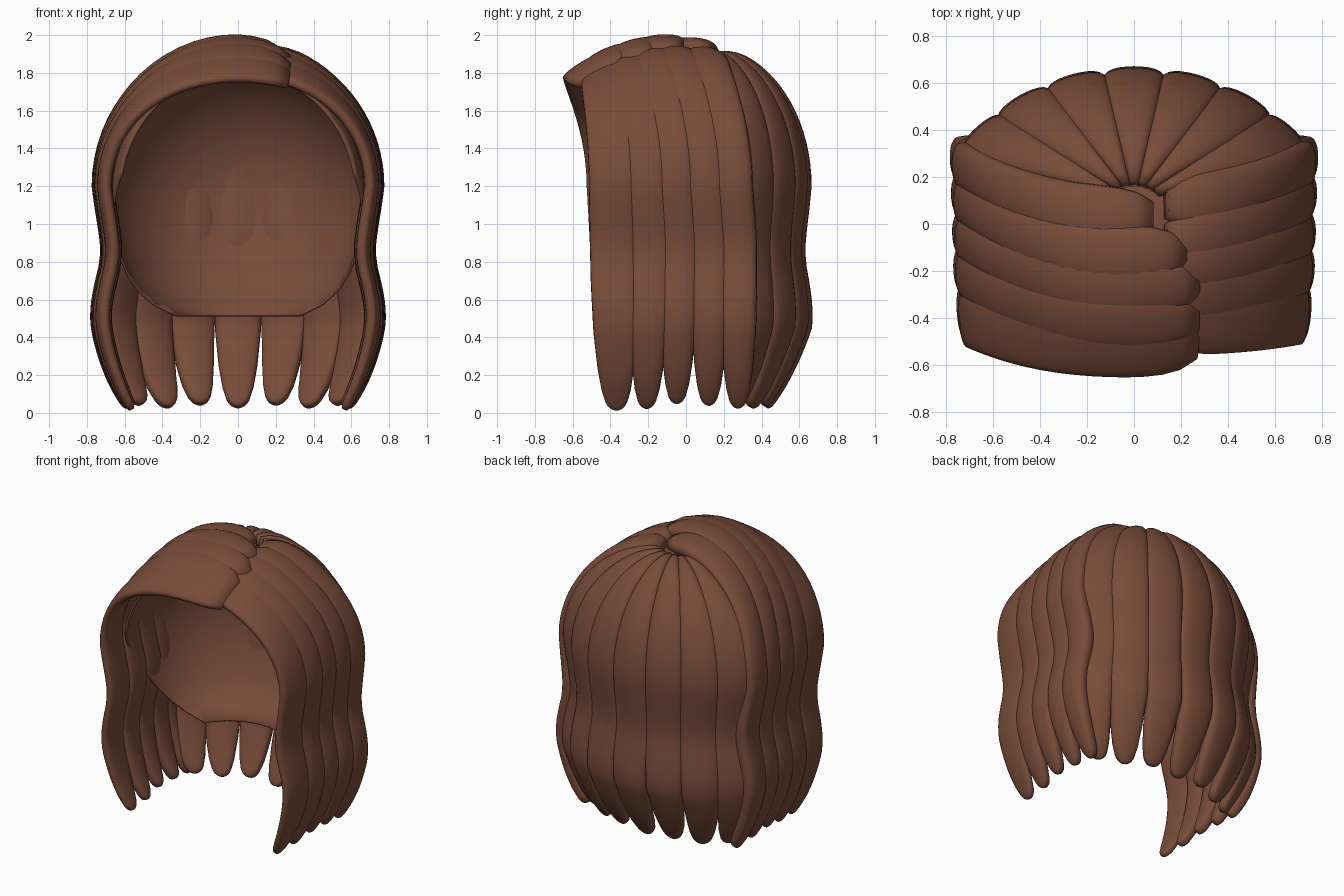
import bpy, bmesh, math
from mathutils import Vector

if "Cube" in bpy.data.objects:
    bpy.data.objects.remove(bpy.data.objects["Cube"])

brown = bpy.data.materials.new("chestnut_brown")
brown.diffuse_color = (0.19, 0.072, 0.042, 1)
brown.use_nodes = True
brown.node_tree.nodes["Principled BSDF"].inputs["Base Color"].default_value = brown.diffuse_color


def lerp_table(t, table):
    """Piecewise linear lookup, extrapolating at both ends."""
    k = 0
    while k < len(table) - 2 and t > table[k + 1][0]:
        k += 1
    (a, va), (b, vb) = table[k], table[k + 1]
    return va + (vb - va) * (t - a) / (b - a)


def smooth_table(t, table, r=0.07):
    return sum(lerp_table(t + r * d, table) for d in (-1, -.5, 0, .5, 1)) / 5


# Relative radius of the hair below the crown, by height
WAVE = [(0.0, .80), (.1, .87), (.2, .925), (.35, .985), (.5, 1.02), (.65, .995),
        (.82, .935), (.95, .95), (1.1, .985), (1.2, 1.0), (1.4, 1.0)]
# Strand width by height, closing to a rounded tip
TAPER = [(.0, .12), (.01, .3), (.035, .46), (.1, .63), (.22, .79), (.42, .94),
         (.7, 1.0), (1.3, 1.0)]
CROWN = 1.2


def finish(name, bm):
    bmesh.ops.recalc_face_normals(bm, faces=bm.faces)
    for f in bm.faces:
        f.smooth = True
    me = bpy.data.meshes.new(name)
    bm.to_mesh(me)
    bm.free()
    me.materials.append(brown)
    ob = bpy.data.objects.new(name, me)
    bpy.context.collection.objects.link(ob)
    return ob


def strand(name, surface, v, half_width, thick, start, tip, fan=False):
    """Flattened tapering lock laid along surface(angle, z, v)."""
    stations = []
    for i in range(19):
        ang = start + (math.pi / 2 - start) * i / 18
        stations.append((ang, CROWN))
    for i in range(1, 31):
        k = math.sin(i / 30 * math.pi / 2)
        stations.append((math.pi / 2, CROWN + (tip - CROWN) * k))
    bm = bmesh.new()
    rings, sides = [], 24
    for i, (ang, z) in enumerate(stations):
        a, b = stations[max(i - 1, 0)], stations[min(i + 1, len(stations) - 1)]
        pos = surface(ang, z, v)
        along = surface(*b, v) - surface(*a, v)
        side = (surface(ang, z, v + .05) - surface(ang, z, v - .05)).normalized()
        normal = along.cross(side).normalized()
        if normal.dot(pos - Vector((0, 0, .9))) < 0:
            normal.negate()
        w = lerp_table(z - tip, TAPER)
        sink = 0
        if fan:
            grow = max(.18, math.sin(ang))
        else:
            # Locks spread and overlap over the top of the head
            grow = 1 + .25 * math.cos(ang) ** 2 if z >= CROWN else 1
            if i < 4:
                grow *= (.5, .8, .93, .98)[i]
        if i < 4:
            # Roots tuck in so that they blend at the parting
            sink = (.025, .012, .005, .001)[i]
        w *= grow
        t = thick * (w ** .5 if z < CROWN else min(1, .6 + .4 * grow))
        mid = pos - normal * (thick + sink)
        ring = []
        for j in range(sides):
            q = 2 * math.pi * j / sides
            c, s = math.cos(q), math.sin(q)
            up = math.copysign(abs(s) ** .65, s)
            ring.append(bm.verts.new(mid + side * half_width * w * c + normal * t * up))
        rings.append(ring)
    for r0, r1 in zip(rings, rings[1:]):
        for j in range(sides):
            k = (j + 1) % sides
            bm.faces.new((r0[j], r0[k], r1[k], r1[j]))
    bm.faces.new(rings[0])
    bm.faces.new(rings[-1][::-1])
    return finish(name, bm)


def column(values):
    return list(enumerate(values))


# Front-to-back tables for the side locks
MID_Y = column((-.39, -.19, -.035, .125, .275))
TIP_Y = column((-.37, -.21, -.05, .12, .275))
SPREAD = column((.745, .76, .765, .77, .775))
TOP = {-1: (column((-.535, -.43, -.28, -.13, .04)),
            column((1.87, 1.93, 1.98, 2.005, 1.995))),
       1: (column((-.435, -.34, -.2, -.07, .08)),
           column((1.885, 1.93, 1.97, 1.985, 1.98)))}


def side_surface(s):
    ys, zs = TOP[s]

    def surface(ang, z, v):
        top_y, mid_y, tip_y = (lerp_table(v, t) for t in (ys, MID_Y, TIP_Y))
        x = s * lerp_table(v, SPREAD)
        if z >= CROWN:
            k = max(0, math.sin(ang)) ** 2.2 * .88
            return Vector((x * math.sin(ang), top_y + (mid_y - top_y) * k,
                           CROWN + (lerp_table(v, zs) - CROWN) * math.cos(ang)))
        y12 = top_y + (mid_y - top_y) * .88
        k = (CROWN - z) / CROWN
        y = smooth_table(k, [(0, y12), (.25, mid_y), (1, tip_y)], .03)
        return Vector((x * smooth_table(z, WAVE), y, z))
    return surface


def back_surface(ang, z, v):
    p = math.sin(ang) if z >= CROWN else smooth_table(z, WAVE)
    py = p - .16 * max(0, 1 - z / .45)
    zz = CROWN + .765 * math.cos(ang) if z >= CROWN else z
    a = math.radians(19.3 * v)
    flare = .77 * (1 + .03 * (abs(v) / 3) ** 4)
    return Vector((flare * p * math.sin(a), .1 + .565 * py * math.cos(a), zz))


# Side locks swept from an off-centre parting
for s, label, start in ((-1, "left", -.39), (1, "right", .2)):
    for i in range(5):
        strand(f"{label}_side_lock_{i + 1}", side_surface(s), i,
               (.122, .105, .1, .1, .1)[i], (.038, .05, .054, .055, .055)[i],
               start if s > 0 else start + (.0, 0, 0, .08, .28)[i],
               (.0, .005, .03, .02, .005)[i])

# Back locks fanning from the crown
for i in range(-3, 4):
    strand(f"back_lock_{i + 4}", back_surface, i, .13, .055, .16,
           .005 + .015 * (abs(i) % 2), fan=True)

# Inner cap: a bowl with a level rim at the nape, cut on a slant at the face
bm = bmesh.new()
cols, profile = 64, []
for i in range(1, 17):
    a = math.pi / 2 * i / 16
    profile.append((math.sin(a), 1.15 + .73 * math.cos(a)))
profile += [(.985, 1.03), (.955, .93), (.91, .83), (.85, .73), (.77, .64),
            (.67, .57), (.53, .51)]
pole = bm.verts.new((0, -.05, 1.88))
prev = None
for p, z in profile:
    ring = []
    for j in range(cols):
        a = 2 * math.pi * j / cols
        c = math.cos(a)
        ring.append(bm.verts.new((.695 * p * math.sin(a),
                                  -.05 + (.63 if c > 0 else .8) * p * c, z)))
    for j in range(cols):
        k = (j + 1) % cols
        if prev:
            bm.faces.new((prev[j], prev[k], ring[k], ring[j]))
        else:
            bm.faces.new((pole, ring[k], ring[j]))
    prev = ring
for co, no in (((0, .1, .51), (0, -.79, -.5)), ((0, -.38, 1), (0, -1, 0))):
    bmesh.ops.bisect_plane(bm, geom=bm.verts[:] + bm.edges[:] + bm.faces[:],
                           plane_co=co, plane_no=no, clear_outer=True)
cap = finish("inner_cap", bm)
shell = cap.modifiers.new("thickness", 'SOLIDIFY')
shell.thickness = .015
